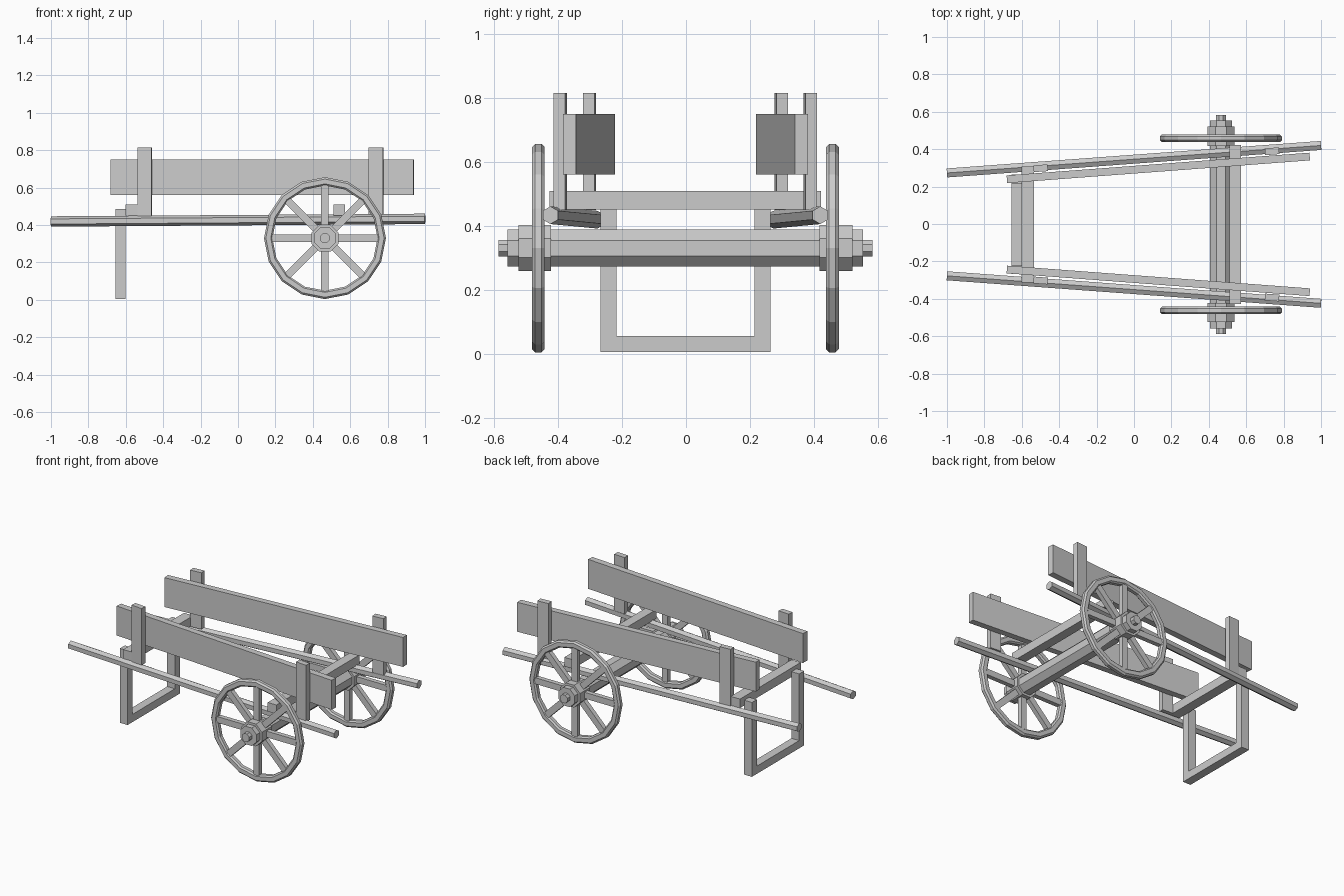
import bpy, bmesh
from math import pi, cos, sin, atan
from mathutils import Matrix, Vector

if "Cube" in bpy.data.objects:
    bpy.data.objects.remove(bpy.data.objects["Cube"])

YC = -0.002                      # symmetry plane of the cart
SPLAY = atan(0.075)              # sides spread towards the front
AX, AZ = 0.465, 0.33             # axle position


def finish(name, bm):
    bmesh.ops.recalc_face_normals(bm, faces=bm.faces)
    me = bpy.data.meshes.new(name)
    bm.to_mesh(me)
    bm.free()
    ob = bpy.data.objects.new(name, me)
    bpy.context.collection.objects.link(ob)
    return ob


def add_box(bm, center, size, rot=Matrix()):
    m = Matrix.Translation(center) @ rot @ Matrix.Diagonal((*size, 1))
    bmesh.ops.create_cube(bm, size=1, matrix=m)


def box(name, center, size, angle=0):
    bm = bmesh.new()
    add_box(bm, center, size, Matrix.Rotation(angle, 4, 'Z'))
    return finish(name, bm)


def rod(name, a, b, apothem, sides, turn):
    # prism between two points, given by its flat-to-centre distance
    a, b = Vector(a), Vector(b)
    d = b - a
    r = apothem / cos(pi / sides)
    bm = bmesh.new()
    m = (Matrix.Translation((a + b) / 2) @ d.to_track_quat('Z', 'Y').to_matrix().to_4x4()
         @ Matrix.Rotation(turn, 4, 'Z'))
    bmesh.ops.create_cone(bm, cap_ends=True, segments=sides, radius1=r, radius2=r,
                          depth=d.length, matrix=m)
    return finish(name, bm)


def rim(name, y, n=16):
    # bevelled ring section swept around the axle
    prof = [(.326, -.010), (.326, .010), (.316, .020), (.290, .020),
            (.281, .011), (.281, -.011), (.290, -.020), (.316, -.020)]
    bm = bmesh.new()
    rings = [[bm.verts.new((AX + r * cos(2 * pi * i / n), y + h, AZ + r * sin(2 * pi * i / n)))
              for r, h in prof] for i in range(n)]
    k = len(prof)
    for i in range(n):
        p, q = rings[i], rings[(i + 1) % n]
        for j in range(k):
            bm.faces.new((p[j], p[(j + 1) % k], q[(j + 1) % k], q[j]))
    return finish(name, bm)


def spokes(name, y):
    bm = bmesh.new()
    for i in range(8):
        rot = Matrix.Rotation(i * pi / 4, 4, 'Y')
        add_box(bm, Vector((AX, y, AZ)) + rot @ Vector((0.175, 0, 0)), (0.23, 0.03, 0.04), rot)
    return finish(name, bm)


# axle and cross beams
rod("axle", (AX, -0.43, AZ), (AX, 0.43, AZ), 0.058, 8, pi / 8)
box("front_crossbeam", (0.542, YC, 0.48), (0.062, 0.85, 0.058))
box("rear_crossbeam", (-0.568, YC, 0.48), (0.066, 0.62, 0.058))

# leg frame bottom bar
box("stand_bar", (-0.628, YC, 0.03), (0.055, 0.44, 0.05))

for s, side in ((-1, "right"), (1, "left")):
    Y = lambda v: YC + s * v
    # wheel
    rim(side + "_wheel_rim", Y(0.46))
    spokes(side + "_wheel_spokes", Y(0.46))
    rod(side + "_hub", (AX, Y(0.42), AZ), (AX, Y(0.522), AZ), 0.072, 8, pi / 8)
    rod(side + "_hub_cap", (AX, Y(0.522), AZ), (AX, Y(0.556), AZ), 0.058, 8, pi / 8)
    rod(side + "_axle_pin", (AX, Y(0.55), AZ), (AX, Y(0.585), AZ), 0.026, 8, pi / 8)
    # handle shaft
    rod(side + "_shaft", (-1, Y(0.275), 0.419), (1, Y(0.422), 0.433), 0.024, 6, 0)
    # side plank
    box(side + "_plank", (0.13, Y(0.302), 0.655), (1.624, 0.041, 0.19), s * SPLAY)
    # posts
    box(side + "_front_post", (0.738, Y(0.391), 0.632), (0.076, 0.036, 0.365), s * SPLAY)
    box(side + "_rear_post", (-0.499, Y(0.300), 0.632), (0.076, 0.036, 0.365), s * SPLAY)
    # leg
    box(side + "_leg", (-0.628, Y(0.241), 0.245), (0.055, 0.05, 0.48))

# hexagonal shafts keep a flat on top
